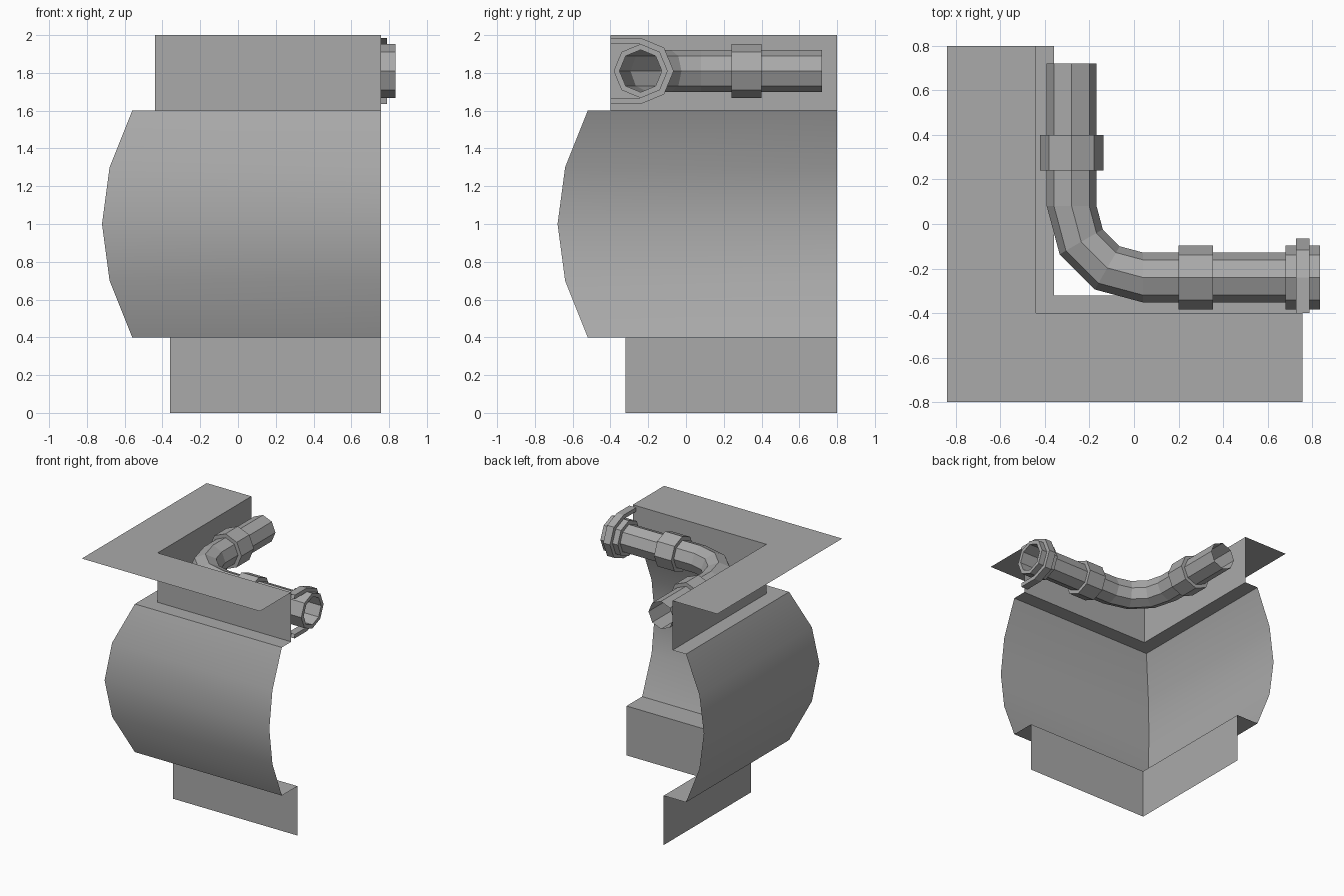
import bpy
import bmesh
from math import cos, sin, pi, radians
from mathutils import Vector

cube = bpy.data.objects.get("Cube")
if cube:
    bpy.data.objects.remove(cube, do_unlink=True)

grey = bpy.data.materials.new("plain_grey")
grey.use_nodes = True
COLOUR = (0.4, 0.4, 0.4, 1)
grey.diffuse_color = COLOUR
grey.node_tree.nodes["Principled BSDF"].inputs["Base Color"].default_value = COLOUR

PIPE_Z = 1.81
PIPE_Y = -0.24
PIPE_X = -0.28
PIPE_R = 0.112
COLLAR_R = 0.143
SIDES = 8


def grid_object(name, rows, closed=False):
    """Skin consecutive rows of points with quads."""
    bm = bmesh.new()
    grid = [[bm.verts.new(p) for p in row] for row in rows]
    for a, b in zip(grid, grid[1:]):
        n = len(a)
        for k in range(n if closed else n - 1):
            j = (k + 1) % n
            bm.faces.new((a[k], a[j], b[j], b[k]))
    mesh = bpy.data.meshes.new(name)
    bm.to_mesh(mesh)
    bm.free()
    mesh.materials.append(grey)
    obj = bpy.data.objects.new(name, mesh)
    bpy.context.collection.objects.link(obj)
    return obj


def ring(x, y, heading, radius):
    """Octagonal section of a horizontal tube."""
    side = Vector((-sin(heading), cos(heading), 0))
    up = Vector((0, 0, 1))
    centre = Vector((x, y, PIPE_Z))
    return [centre + radius * (side * cos(2 * pi * k / SIDES) + up * sin(2 * pi * k / SIDES))
            for k in range(SIDES)]


# Corner wall: an open moulding profile (distance outwards, height) on two mitred runs
profile = [(0.8, 2), (0.4, 2), (0.4, 1.6), (0.52, 1.6), (0.64, 1.3), (0.68, 1),
           (0.64, 0.7), (0.52, 0.4), (0.32, 0.4), (0.32, 0)]
wall_columns = [
    [(-0.04 - d, 0.8, z) for d, z in profile],
    [(-0.04 - d, -d, z) for d, z in profile],
    [(0.757, -d, z) for d, z in profile],
]
wall = grid_object("corner_wall", wall_columns)
bpy.context.view_layer.objects.active = wall
wall.select_set(True)
bpy.ops.object.shade_smooth_by_angle(angle=radians(30))
wall.select_set(False)

# Open pipe with a three-segment bend
BEND = 0.32
sections = [ring(PIPE_X, 0.72, -pi / 2, PIPE_R)]
for step in range(4):
    t = step * pi / 6
    sections.append(ring(PIPE_X + BEND * (1 - cos(t)), PIPE_Y + BEND * (1 - sin(t)),
                         t - pi / 2, PIPE_R))
sections.append(ring(0.835, PIPE_Y, 0, PIPE_R))
grid_object("bent_pipe", sections, closed=True)


# Collars around the pipe
def collar(name, start, end, heading):
    rows = []
    for (x, y), radius in ((start, PIPE_R), (start, COLLAR_R), (end, COLLAR_R), (end, PIPE_R)):
        rows.append(ring(x, y, heading, radius))
    grid_object(name, rows, closed=True)


collar("side_collar", (PIPE_X, 0.4), (PIPE_X, 0.24), -pi / 2)
collar("front_collar", (0.2, PIPE_Y), (0.355, PIPE_Y), 0)
collar("end_collar", (0.68, PIPE_Y), (0.835, PIPE_Y), 0)


# U-shaped strap holding the end collar to the wall
def strap_line(x, radius):
    points = [(x, -0.4, PIPE_Z + radius)]
    for k in range(5):
        a = pi / 2 - k * pi / 4
        points.append((x, PIPE_Y + radius * cos(a), PIPE_Z + radius * sin(a)))
    points.append((x, -0.4, PIPE_Z - radius))
    return points


corners = [(0.727, 0.175), (0.727, COLLAR_R), (0.788, COLLAR_R), (0.788, 0.175)]
lines = [strap_line(x, r) for x, r in corners]
grid_object("pipe_strap", list(zip(*lines)), closed=True)
